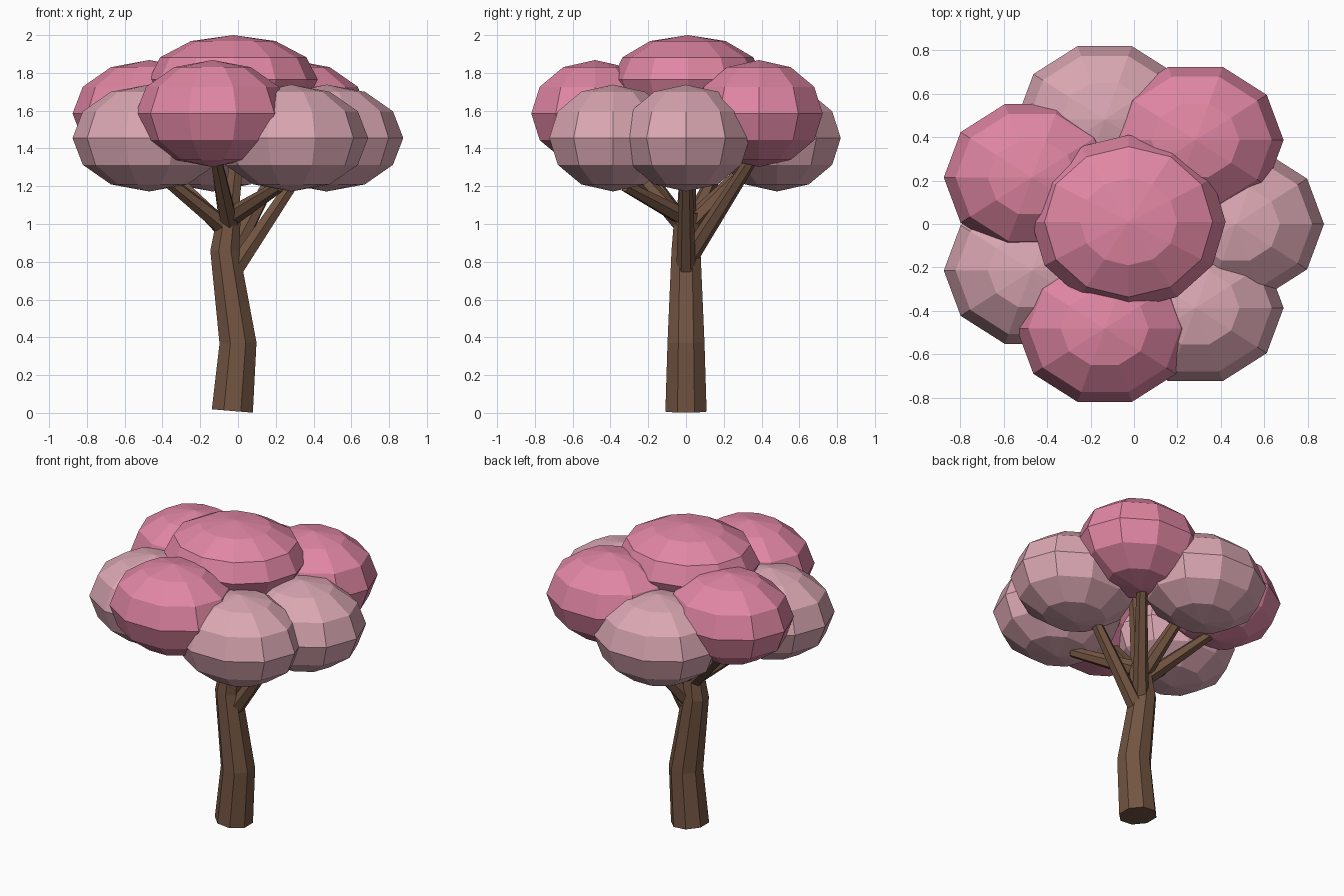
import bpy, bmesh, math
from mathutils import Vector

cube = bpy.data.objects.get("Cube")
if cube:
    bpy.data.objects.remove(cube)


def material(name, rgb):
    mat = bpy.data.materials.new(name)
    mat.use_nodes = True
    colour = (*rgb, 1)
    mat.diffuse_color = colour
    mat.node_tree.nodes["Principled BSDF"].inputs["Base Color"].default_value = colour
    return mat


bark = material("bark brown", (0.17, 0.09, 0.054))
pink = material("blossom pink", (0.75, 0.24, 0.37))
pale = material("pale blossom", (0.70, 0.385, 0.445))


def add_object(name, bm, mat):
    bmesh.ops.recalc_face_normals(bm, faces=bm.faces)
    mesh = bpy.data.meshes.new(name)
    bm.to_mesh(mesh)
    bm.free()
    mesh.materials.append(mat)
    obj = bpy.data.objects.new(name, mesh)
    bpy.context.collection.objects.link(obj)
    return obj


def tube(name, path, radii, sides, mat):
    """Tapered faceted limb with rings square to the path."""
    points = [Vector(p) for p in path]
    bm = bmesh.new()
    rings = []
    for i, point in enumerate(points):
        steps = [(b - a).normalized() for a, b in zip(points, points[1:])]
        along = sum(steps[max(i - 1, 0):i + 1], Vector()).normalized()
        turn = Vector((0, 0, 1)).rotation_difference(along)
        ring = []
        for k in range(sides):
            a = math.tau * (k + 0.5) / sides
            ring.append(bm.verts.new(point + turn @ Vector((math.cos(a), math.sin(a), 0)) * radii[i]))
        rings.append(ring)
    for low, high in zip(rings, rings[1:]):
        for k in range(sides):
            n = (k + 1) % sides
            bm.faces.new((low[k], low[n], high[n], high[k]))
    bm.faces.new(rings[0][::-1])
    bm.faces.new(rings[-1])
    return add_object(name, bm, mat)


def blossom(name, centre, size, segments, mat):
    """Flattened low-poly ball with a corner pointing to the front."""
    bm = bmesh.new()
    bmesh.ops.create_uvsphere(bm, u_segments=segments, v_segments=6, radius=1)
    for v in bm.verts:
        x, y, z = v.co
        v.co = Vector(centre) + Vector((-y * size[0], x * size[1], z * size[2]))
    return add_object(name, bm, mat)


# Bent trunk
tube("trunk", [(-0.03, 0, 0.01), (0, 0, 0.37), (-0.07, 0, 0.86), (-0.045, 0, 1.06)],
     [0.118, 0.106, 0.083, 0.065], 8, bark)

# Crown: a wide top ball over a ring of seven alternating balls
crown_x = -0.025
blossom("top_blossom", (crown_x, 0.01, 1.765), (0.447, 0.4, 0.235), 12, pink)
for i in range(7):
    angle = math.tau * i / 7
    high = i % 2 == 1
    centre = (crown_x + 0.494 * math.cos(angle), 0.494 * math.sin(angle), 1.585 if high else 1.455)
    blossom(f"ring_blossom_{i + 1}", centre, (0.406, 0.355, 0.283), 10, pink if high else pale)

# Branches spreading into the crown
branches = {
    "left_branch": ((-0.03, 0, 0.74), (0.36, 0, 1.32)),
    "back_left_branch": ((-0.05, 0, 0.80), (0.24, 0.36, 1.36)),
    "back_branch": ((-0.05, 0, 0.98), (-0.11, 0.32, 1.30)),
    "back_right_branch": ((-0.05, 0, 0.95), (-0.43, 0.19, 1.33)),
    "right_branch": ((-0.05, 0, 0.97), (-0.40, -0.19, 1.25)),
    "front_branch": ((-0.04, 0, 0.98), (-0.12, -0.34, 1.36)),
    "front_left_branch": ((-0.05, 0, 1.03), (0.22, -0.32, 1.20)),
    "centre_branch": ((-0.045, 0, 1.0), (0.02, 0.02, 1.60)),
}
for name, (start, end) in branches.items():
    tube(name, [start, end], [0.052, 0.032], 6, bark)
